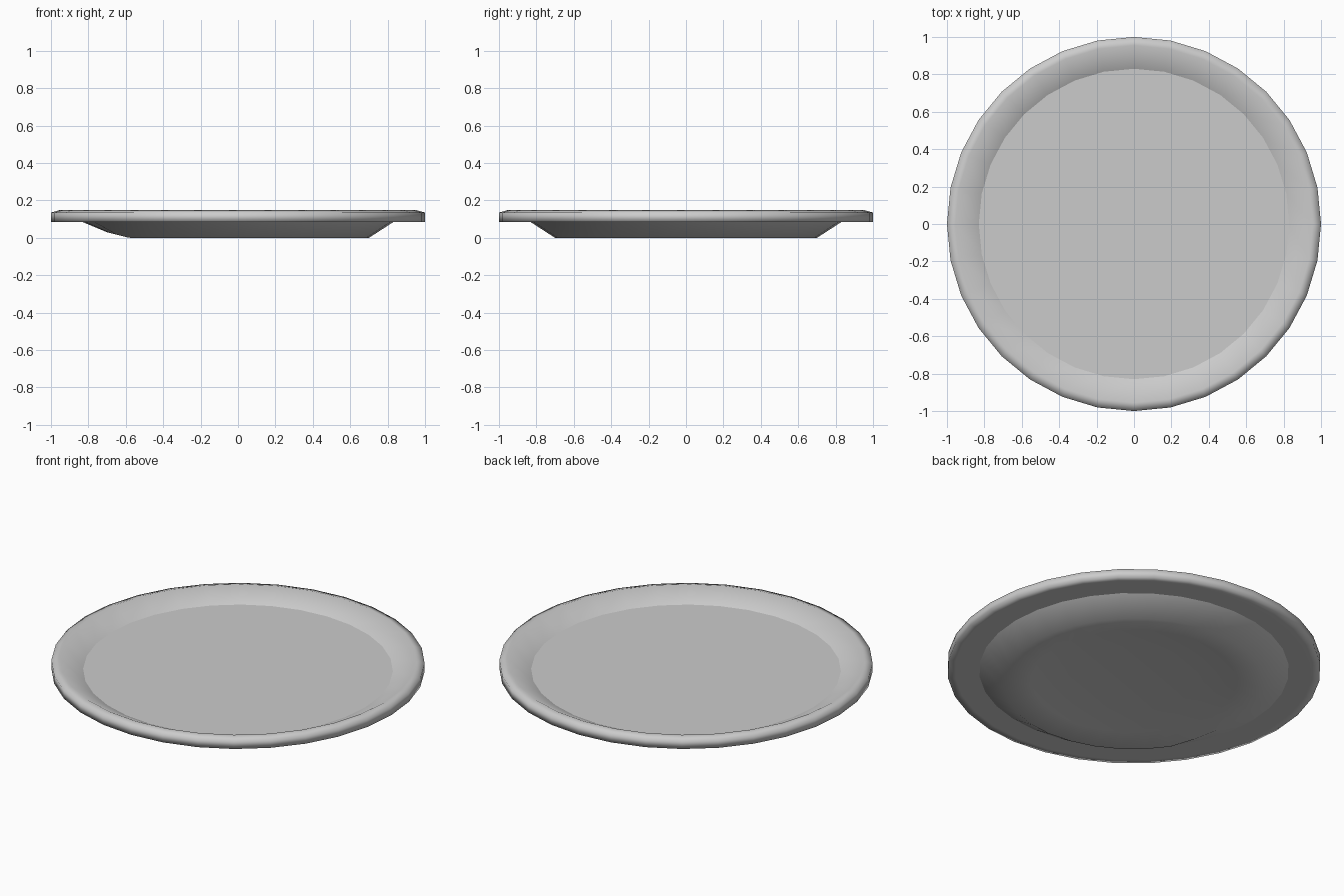
import bpy, bmesh
from math import cos, sin, tau

SIDES = 32

cube = bpy.data.objects.get("Cube")
if cube:
    bpy.data.objects.remove(cube, do_unlink=True)

# Mid grey ceramic
grey = bpy.data.materials.new("ceramic_grey")
grey.use_nodes = True
colour = (0.6, 0.6, 0.6, 1)
grey.diffuse_color = colour
grey.node_tree.nodes["Principled BSDF"].inputs["Base Color"].default_value = colour


def ring(bm, radius, z):
    return [bm.verts.new((radius * cos(tau * i / SIDES), radius * sin(tau * i / SIDES), z))
            for i in range(SIDES)]


def bridge(bm, a, b):
    for i in range(SIDES):
        j = (i + 1) % SIDES
        bm.faces.new((a[i], a[j], b[j], b[i]))


def finish(bm, name, sharp_rings):
    for face in bm.faces:
        face.smooth = True
    for verts in sharp_rings:
        for i in range(SIDES):
            bm.edges.get((verts[i], verts[(i + 1) % SIDES])).smooth = False
    mesh = bpy.data.meshes.new(name)
    bm.to_mesh(mesh)
    bm.free()
    mesh.materials.append(grey)
    obj = bpy.data.objects.new(name, mesh)
    bpy.context.collection.objects.link(obj)


# Plate: one continuous shell from the eating surface, over the rim, to the foot
bm = bmesh.new()
well = ring(bm, 0.83, 0.086)
crest = ring(bm, 0.955, 0.148)
lip = ring(bm, 1.0, 0.135)
rim_base = ring(bm, 1.0, 0.085)
rim_under = ring(bm, 0.96, 0.084)
neck = ring(bm, 0.83, 0.084)
foot = ring(bm, 0.70, 0.0)
foot_inner = ring(bm, 0.55, 0.018)
hollow = ring(bm, 0.35, 0.036)

bm.faces.new(well)
profile = [well, crest, lip, rim_base, rim_under, neck, foot, foot_inner, hollow]
for upper, lower in zip(profile, profile[1:]):
    bridge(bm, lower, upper)
bm.faces.new(list(reversed(hollow)))

# Shallow dent in the edge of the foot on the right side, deepest in its middle
for v in foot:
    v.co.z = max(0, 0.25 * (-0.58 - v.co.x))

bmesh.ops.recalc_face_normals(bm, faces=bm.faces)
finish(bm, "plate", (well, neck))
